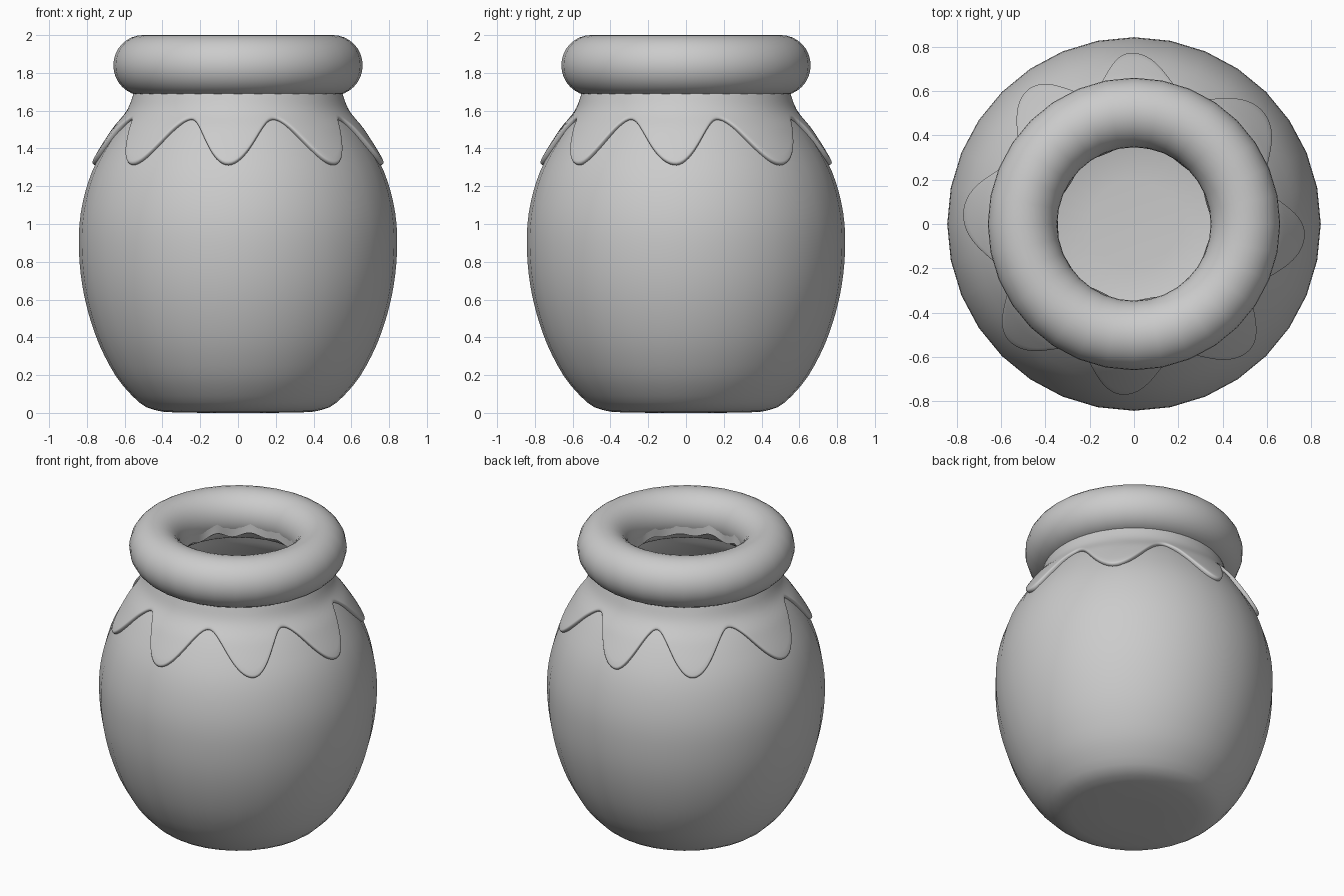
import bpy
import math

if "Cube" in bpy.data.objects:
    bpy.data.objects.remove(bpy.data.objects["Cube"], do_unlink=True)

clay = bpy.data.materials.new("pale grey clay")
clay.use_nodes = True
clay.diffuse_color = (0.6, 0.6, 0.6, 1)
clay.node_tree.nodes["Principled BSDF"].inputs["Base Color"].default_value = (0.6, 0.6, 0.6, 1)


def sweep(name, rows, cap_rows=(), close=False):
    """Join rings of points (all of equal length) into one smooth surface."""
    n = len(rows[0])
    verts = [p for row in rows for p in row]
    count = len(rows)
    faces = []
    for j in range(count if close else count - 1):
        a, b = j * n, (j + 1) % count * n
        for i in range(n):
            k = (i + 1) % n
            faces.append((a + i, a + k, b + k, b + i))
    if 0 in cap_rows:
        faces.append(tuple(reversed(range(n))))
    if -1 in cap_rows:
        faces.append(tuple(range((count - 1) * n, count * n)))
    mesh = bpy.data.meshes.new(name)
    mesh.from_pydata(verts, [], faces)
    mesh.materials.append(clay)
    obj = bpy.data.objects.new(name, mesh)
    bpy.context.collection.objects.link(obj)
    bpy.ops.object.select_all(action='DESELECT')
    obj.select_set(True)
    bpy.context.view_layer.objects.active = obj
    bpy.ops.object.shade_smooth_by_angle(angle=math.radians(50))
    return obj


def polar(r, angle, z):
    return (r * math.cos(angle), r * math.sin(angle), z)


def ring(r, z, n=32):
    return [polar(r, math.tau * i / n, z) for i in range(n)]


def interpolate(points, x):
    """Smooth curve through (x, y) points."""
    last = len(points) - 1
    i = max(k for k in range(last) if points[k][0] <= x or k == 0)
    p = [points[min(max(i + d, 0), last)] for d in (-1, 0, 1, 2)]
    (x0, y0), (x1, y1), (x2, y2), (x3, y3) = p
    h, t = x2 - x1, (x - x1) / (x2 - x1)
    m1, m2 = (y2 - y0) / (x2 - x0) * h, (y3 - y1) / (x3 - x1) * h
    return ((2*t**3 - 3*t**2 + 1) * y1 + (t**3 - 2*t**2 + t) * m1
            + (3*t**2 - 2*t**3) * y2 + (t**3 - t**2) * m2)


# Outer wall as (height, radius)
wall = [(0.01, 0.42), (0.03, 0.485), (0.09, 0.56), (0.2, 0.65), (0.4, 0.75),
        (0.65, 0.82), (0.9, 0.843), (1.1, 0.825), (1.3, 0.763), (1.5, 0.645),
        (1.6, 0.565), (1.7, 0.525)]


def wall_radius(z):
    return interpolate(wall, z)


# Pot body: underside, outer wall, then inner wall down to the floor
heights = [0.01, 0.018, 0.03, 0.055] + [0.09 + 1.61 * i / 30 for i in range(31)]
body = [ring(0.18, 0), ring(0.38, 0.004)] + [ring(wall_radius(z), z) for z in heights]
body += [ring(wall_radius(z) - 0.06, z) for z in reversed(heights) if z > 0.1]
body += [ring(0.42, 0.075), ring(0.2, 0.06)]
sweep("pot_body", body, cap_rows=(0, -1))

# Rolled rim
rim = []
for i in range(32):
    a = math.tau * i / 32
    rim.append(ring(0.503 + 0.157 * math.cos(a), 1.84 + 0.16 * math.sin(a)))
sweep("rim", rim, close=True)

# Glaze edge: alternating drip tips and gaps, in degrees around the pot
tips = [-4, 41, 91, 128, 176, 223, 266, 312]
gaps = [16, 67, 108, 150, 203, 246, 288, 331]
stops = sorted([(a % 360, 1.31) for a in tips] + [(a, 1.55) for a in gaps])
stops = [(stops[-1][0] - 360, stops[-1][1])] + stops + [(stops[0][0] + 360, stops[0][1])]


def edge_height(degrees):
    for (a, za), (b, zb) in zip(stops, stops[1:]):
        if a <= degrees <= b:
            t = (degrees - a) / (b - a)
            return za + (zb - za) * (1 - math.cos(math.pi * t)) / 2


# Glaze drips: a thin coat that rounds back into the wall at its wavy edge
columns, steps = 288, 12
glaze = [[] for _ in range(steps + 6)]
for i in range(columns):
    degrees = 360 * i / columns
    angle, low = math.radians(degrees), edge_height(degrees)
    for j in range(steps + 1):
        z = 1.7 + (low + 0.025 - 1.7) * j / steps
        glaze[j].append(polar(wall_radius(z) + 0.024, angle, z))
    for j in range(1, 6):
        turn = math.pi / 2 * j / 5
        z = low + 0.025 * (1 - math.sin(turn))
        glaze[steps + j].append(polar(wall_radius(z) + 0.034 * math.cos(turn) - 0.01, angle, z))
sweep("glaze_drips", list(reversed(glaze)))

# Wavy coat just inside the mouth
mouth = [[] for _ in range(6)]
for i in range(160):
    a = math.tau * i / 160
    wave = 0.6 * math.cos(11 * a) + 0.4 * math.cos(8 * a + 1)
    for j in range(6):
        t = j / 5
        mouth[j].append(polar(0.352 + 0.007 * wave * t - 0.006 * t, a, 1.88 - (0.12 + 0.02 * wave) * t))
sweep("mouth_coat", mouth)
